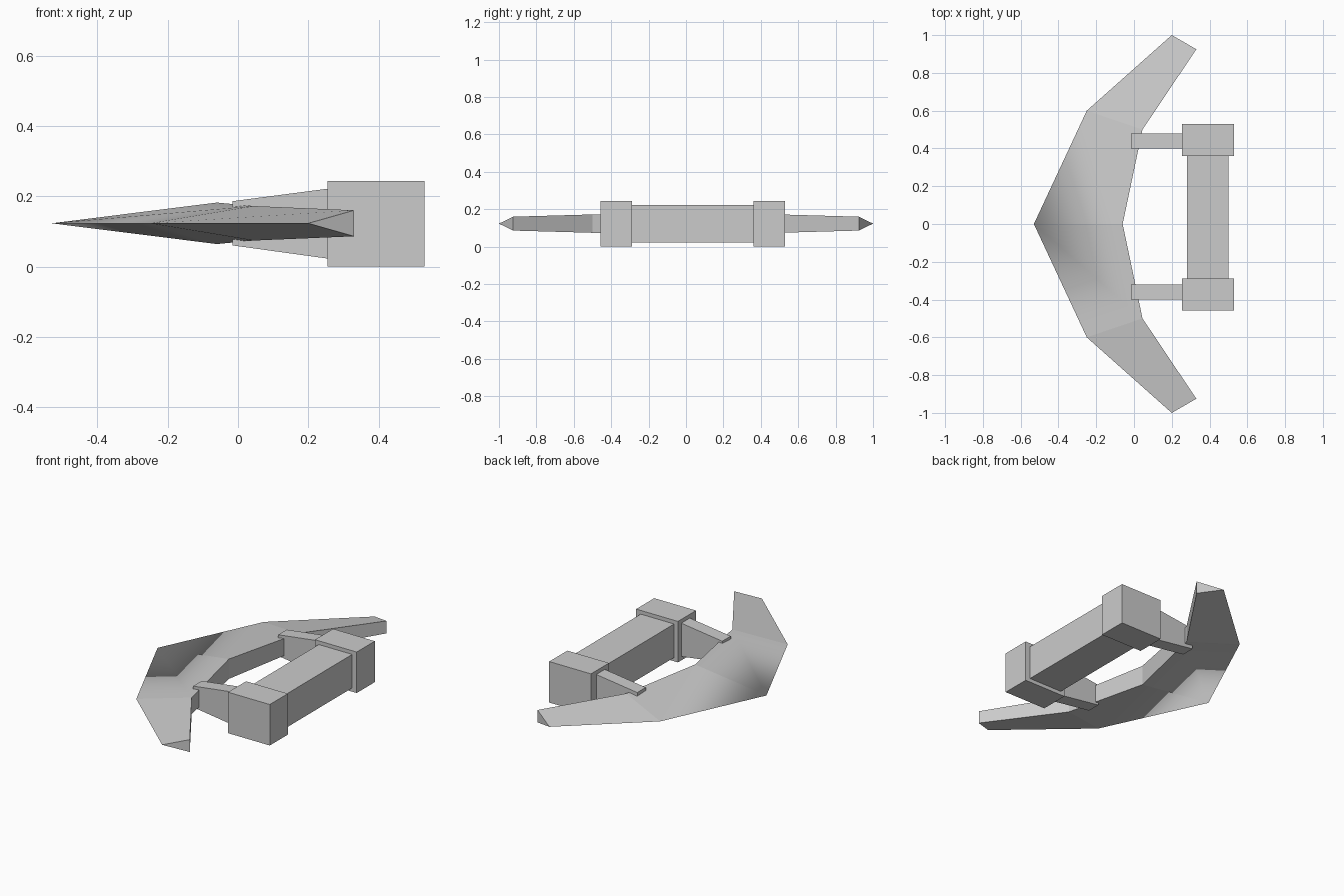
import bpy
from mathutils import Vector

old = bpy.data.objects.get("Cube")
if old:
    bpy.data.objects.remove(old, do_unlink=True)

# Single plain grey
grey = bpy.data.materials.new("plain_grey")
grey.use_nodes = True
colour = (0.6, 0.6, 0.6, 1)
grey.diffuse_color = colour
grey.node_tree.nodes["Principled BSDF"].inputs["Base Color"].default_value = colour


def make(name, verts, faces):
    mesh = bpy.data.meshes.new(name)
    mesh.from_pydata(verts, [], faces)
    mesh.materials.append(grey)
    mesh.update()
    obj = bpy.data.objects.new(name, mesh)
    bpy.context.collection.objects.link(obj)
    return obj


def block(name, x, y, z_start, z_end):
    """Box along x whose height may taper from z_start to z_end."""
    verts = [(px, py, pz) for px, zs in zip(x, (z_start, z_end)) for py in y for pz in zs]
    faces = [(0, 1, 3, 2), (4, 6, 7, 5), (0, 4, 5, 1),
             (2, 3, 7, 6), (0, 2, 6, 4), (1, 5, 7, 3)]
    return make(name, verts, faces)


# Swept wing: sharp outer edge, thick inner edge, mirrored across y
MID = 0.123
half = [((0.2, 1.0), (0.33, 0.925), 0.037),
        ((-0.25, 0.6), (0.045, 0.5), 0.049),
        ((-0.53, 0.0), (-0.06, 0.0), 0.059)]
stations = half + [((o[0], -o[1]), (i[0], -i[1]), t) for o, i, t in reversed(half[:2])]
verts, faces = [], []
for outer, inner, t in stations:
    verts += [(*outer, MID), (*inner, MID + t), (*inner, MID - t)]
for s in range(len(stations) - 1):
    a, b = 3 * s, 3 * s + 3
    faces += [(a, b, b + 1, a + 1), (a + 1, b + 1, b + 2, a + 2), (a + 2, b + 2, b, a)]
last = 3 * (len(stations) - 1)
faces += [(0, 1, 2), (last, last + 2, last + 1)]
wing = make("swept_wing", verts, faces)

# Flat shading everywhere, rounded off only at the nose point
mesh = wing.data
nose = 6
normals = [None] * len(mesh.loops)
for poly in mesh.polygons:
    poly.use_smooth = True
    for li in poly.loop_indices:
        at_nose = mesh.loops[li].vertex_index == nose
        normals[li] = Vector((-1, 0, 0)) if at_nose else poly.normal.copy()
mesh.normals_split_custom_set(normals)

# Rear housing: two end blocks joined by a bar, with tapered arms to the wing
block("rear_bar", (0.28, 0.5), (-0.30, 0.37), (0.022, 0.222), (0.022, 0.222))
for side, shift in (("left", 0.0), ("right", -0.818)):
    block(side + "_end_block", (0.255, 0.53), (0.36 + shift, 0.53 + shift),
          (0, 0.244), (0, 0.244))
for side, y in (("left", (0.4, 0.48)), ("right", (-0.4, -0.32))):
    block(side + "_arm", (-0.015, 0.26), y, (0.06, 0.186), (0.022, 0.222))
